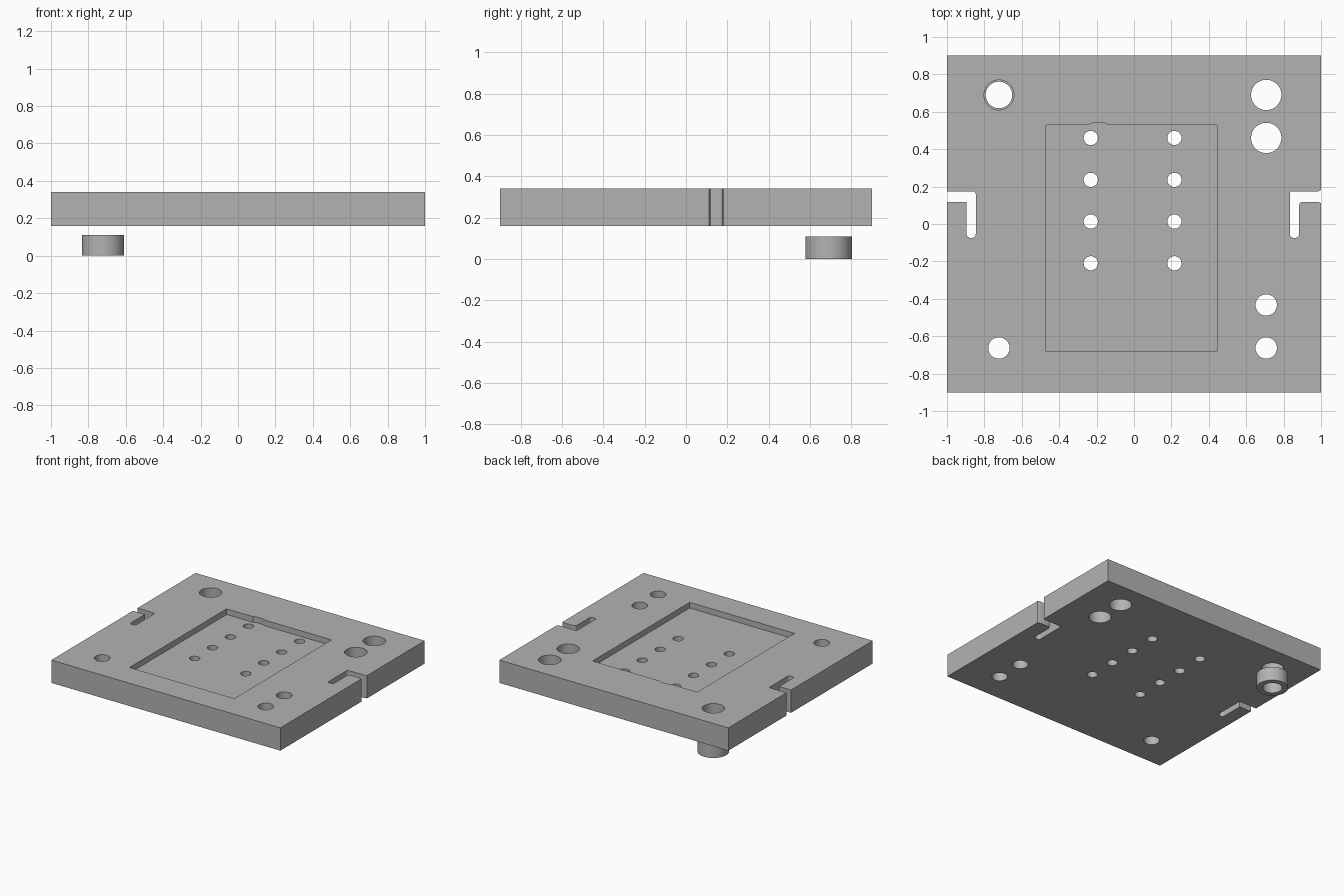
import bpy, bmesh, math
from mathutils import Vector

if "Cube" in bpy.data.objects:
    bpy.data.objects.remove(bpy.data.objects["Cube"])

Z0, Z1 = 0.16, 0.34          # plate bottom and top
POCKET_Z = 0.295             # pocket floor

grey = bpy.data.materials.new("plain_grey")
grey.diffuse_color = (0.45, 0.45, 0.45, 1)
grey.use_nodes = True
grey.node_tree.nodes["Principled BSDF"].inputs["Base Color"].default_value = grey.diffuse_color


def circle(x, y, r, n=48):
    return [(x + r * math.cos(2 * math.pi * i / n),
             y + r * math.sin(2 * math.pi * i / n)) for i in range(n)]


def rounded(corners, steps=6):
    """Outline from (x, y, radius) corners; rounded ones are right angles."""
    pts = []
    for i, (x, y, r) in enumerate(corners):
        c = Vector((x, y))
        if r == 0:
            pts.append((x, y))
            continue
        a = (Vector(corners[i - 1][:2]) - c).normalized()
        b = (Vector(corners[(i + 1) % len(corners)][:2]) - c).normalized()
        for k in range(steps + 1):
            t = math.pi / 2 * k / steps
            p = c + (a + b) * r - (b * math.cos(t) + a * math.sin(t)) * r
            pts.append((p.x, p.y))
    return pts


def prisms(name, outlines, z0, z1):
    """One object made of upright prisms, one per outline."""
    bm = bmesh.new()
    for pts in outlines:
        lo = [bm.verts.new((x, y, z0)) for x, y in pts]
        hi = [bm.verts.new((x, y, z1)) for x, y in pts]
        bm.faces.new(lo[::-1])
        bm.faces.new(hi)
        for i in range(len(pts)):
            j = (i + 1) % len(pts)
            bm.faces.new((lo[i], lo[j], hi[j], hi[i]))
    bmesh.ops.recalc_face_normals(bm, faces=bm.faces)
    me = bpy.data.meshes.new(name)
    bm.to_mesh(me)
    bm.free()
    me.materials.append(grey)
    ob = bpy.data.objects.new(name, me)
    bpy.context.collection.objects.link(ob)
    return ob


def cut(ob, cutters):
    """Subtract the cutters, bake the result and delete them."""
    for c in cutters:
        m = ob.modifiers.new("cut", 'BOOLEAN')
        m.operation, m.solver, m.object = 'DIFFERENCE', 'EXACT', c
        c.hide_render = True
    bpy.context.view_layer.update()
    ev = ob.evaluated_get(bpy.context.evaluated_depsgraph_get())
    me = bpy.data.meshes.new_from_object(ev)
    ob.modifiers.clear()
    ob.data = me
    for c in cutters:
        bpy.data.objects.remove(c)


def smooth(ob):
    bpy.ops.object.select_all(action='DESELECT')
    ob.select_set(True)
    bpy.context.view_layer.objects.active = ob
    bpy.ops.object.shade_smooth_by_angle(angle=math.radians(30))


# Plate
plate = prisms("base_plate", [[(-1, -.9), (1, -.9), (1, .9), (-1, .9)]], Z0, Z1)

# Through holes: small grid, large pair, medium set, and the one over the ring
holes = [circle(x, y, .038) for x in (-.231, .216) for y in (.46, .236, .013, -.21)]
holes += [circle(.707, y, .081) for y in (.69, .46)]
holes += [circle(x, y, .057) for x, y in ((.707, -.433), (.707, -.663), (-.722, -.663))]
holes.append(circle(-.722, .69, .08))

# L-shaped slots opening at the left and right edges
left_slot = rounded([(-1.1, .175, 0), (-1.1, .118, 0), (-.895, .118, 0),
                     (-.895, -.074, .02), (-.846, -.074, .02), (-.846, .175, .015)])
right_slot = rounded([(1.1, .24, 0), (1, .182, 0), (.985, .175, 0),
                      (.833, .175, .015), (.833, -.074, .02), (.883, -.074, .02),
                      (.883, .118, .02), (.985, .118, 0), (1, .111, 0), (1.1, .05, 0)])

# Shallow pocket with a small bump in its back wall
bump = [(-.19 + .05 * math.cos(a), .53 + .012 * math.sin(a))
        for a in (math.pi * i / 10 for i in range(11))]
pocket = [(-.47, -.682), (.445, -.682), (.445, .53)] + bump + [(-.47, .53)]

cut(plate, [prisms("through_cutter", holes + [left_slot, right_slot], 0, .5),
            prisms("pocket_cutter", [pocket], POCKET_Z, .5)])
smooth(plate)

# Loose spacer ring below the back left hole
ring = prisms("spacer_ring", [circle(-.722, .69, .113, 64)], 0, .11)
cut(ring, [prisms("ring_cutter", [circle(-.722, .69, .071)], -.1, .3)])
smooth(ring)
